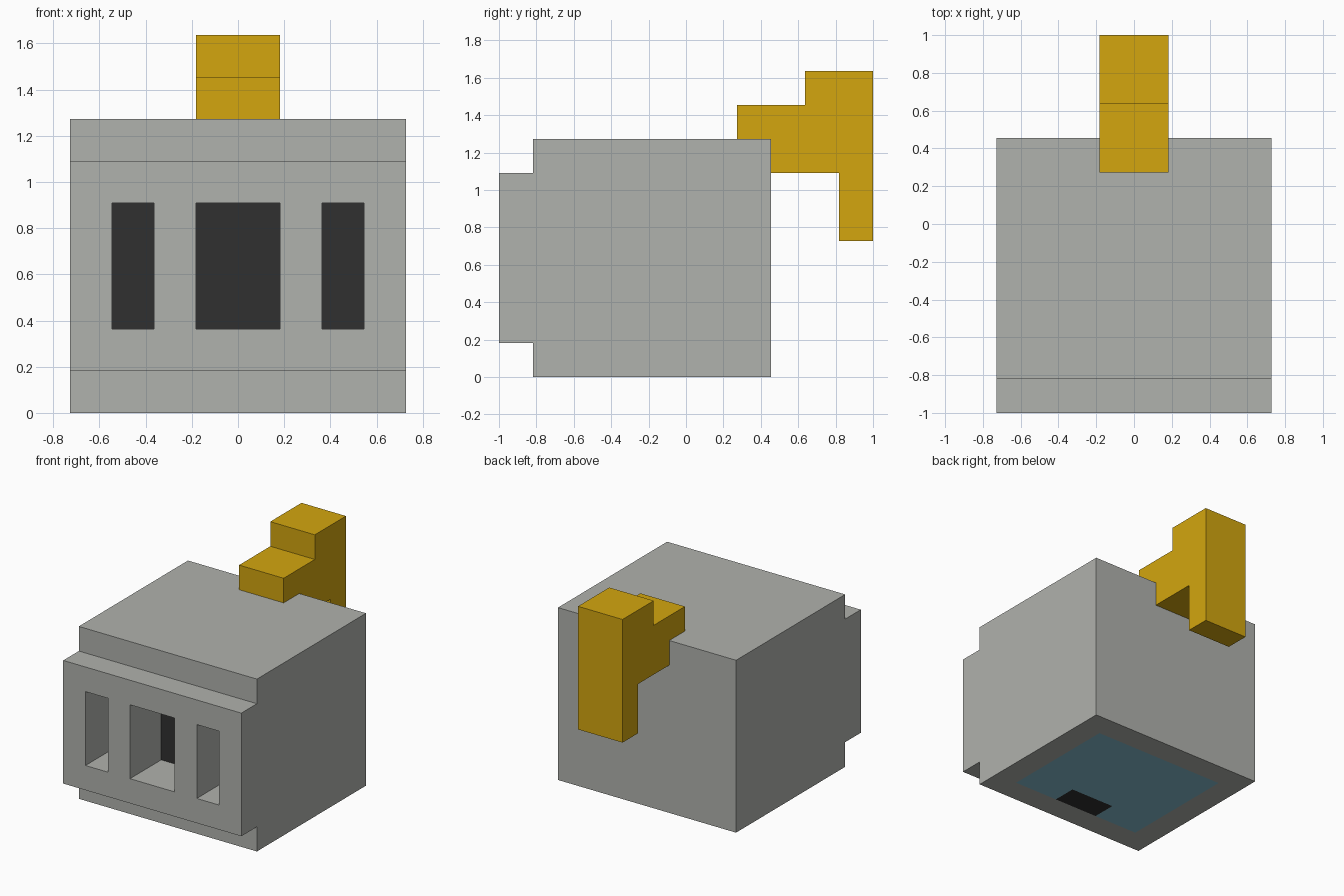
import bpy, bmesh

if "Cube" in bpy.data.objects:
    bpy.data.objects.remove(bpy.data.objects["Cube"])

U = 2 / 11  # one block unit


def material(name, rgb):
    m = bpy.data.materials.new(name)
    lin = [c / 255 / 12.92 if c / 255 <= 0.04045 else ((c / 255 + 0.055) / 1.055) ** 2.4 for c in rgb]
    m.diffuse_color = (*lin, 1)
    m.use_nodes = True
    m.node_tree.nodes["Principled BSDF"].inputs["Base Color"].default_value = m.diffuse_color
    return m


grey = material("stone grey", (176, 178, 173))
gold = material("gold yellow", (211, 166, 15))
dark = material("near black", (48, 48, 48))
blue = material("pale blue", (133, 190, 208))


def extrude(name, profile, x0, x1, mat):
    """Extrude a (y, z) profile along x, in block units."""
    bm = bmesh.new()
    face = bm.faces.new([bm.verts.new((x0 * U, y * U, z * U)) for y, z in profile])
    ext = bmesh.ops.extrude_face_region(bm, geom=[face])
    verts = [v for v in ext["geom"] if isinstance(v, bmesh.types.BMVert)]
    bmesh.ops.translate(bm, verts=verts, vec=((x1 - x0) * U, 0, 0))
    bmesh.ops.recalc_face_normals(bm, faces=bm.faces)
    mesh = bpy.data.meshes.new(name)
    bm.to_mesh(mesh)
    bm.free()
    mesh.materials.append(mat)
    obj = bpy.data.objects.new(name, mesh)
    bpy.context.collection.objects.link(obj)
    return obj


def box(name, x, y, z, mat):
    return extrude(name, [(y[0], z[0]), (y[1], z[0]), (y[1], z[1]), (y[0], z[1])], x[0], x[1], mat)


# Helmet shell with raised visor band on the front
shell = extrude("helmet_shell", [(-4.5, 0), (2.5, 0), (2.5, 7), (-4.5, 7), (-4.5, 6),
                                 (-5.5, 6), (-5.5, 1), (-4.5, 1)], -4, 4, grey)

# Hollow inside and three visor openings
cutters = [box("cavity_cutter", (-3, 3), (-3.5, 1.5), (-1, 6), grey)]
for x in ((-3, -2), (-1, 1), (2, 3)):
    cutters.append(box("visor_cutter", x, (-7, -3), (2, 5), grey))
for c in cutters:
    mod = shell.modifiers.new(c.name, "BOOLEAN")
    mod.operation = "DIFFERENCE"
    mod.solver = "EXACT"
    mod.object = c
    c.hide_render = True
    c.hide_set(True)

# Head filling the shell, flush with its bottom rim
box("head", (-3, 3), (-2.5, 1.5), (0, 6), blue)
box("face_centre", (-1, 1), (-3.5, -2.5), (0, 6), dark)
for side, x in (("left", (-3, -1)), ("right", (1, 3))):
    box(side + "_jaw", x, (-3.5, -2.5), (0, 1), blue)
    box(side + "_eye_panel", x, (-3.5, -2.5), (1, 6), dark)

# Stepped plume on the upper back edge
extrude("plume", [(1.5, 7), (2.5, 7), (2.5, 6), (4.5, 6), (4.5, 4), (5.5, 4),
                  (5.5, 9), (3.5, 9), (3.5, 8), (1.5, 8)], -1, 1, gold)
